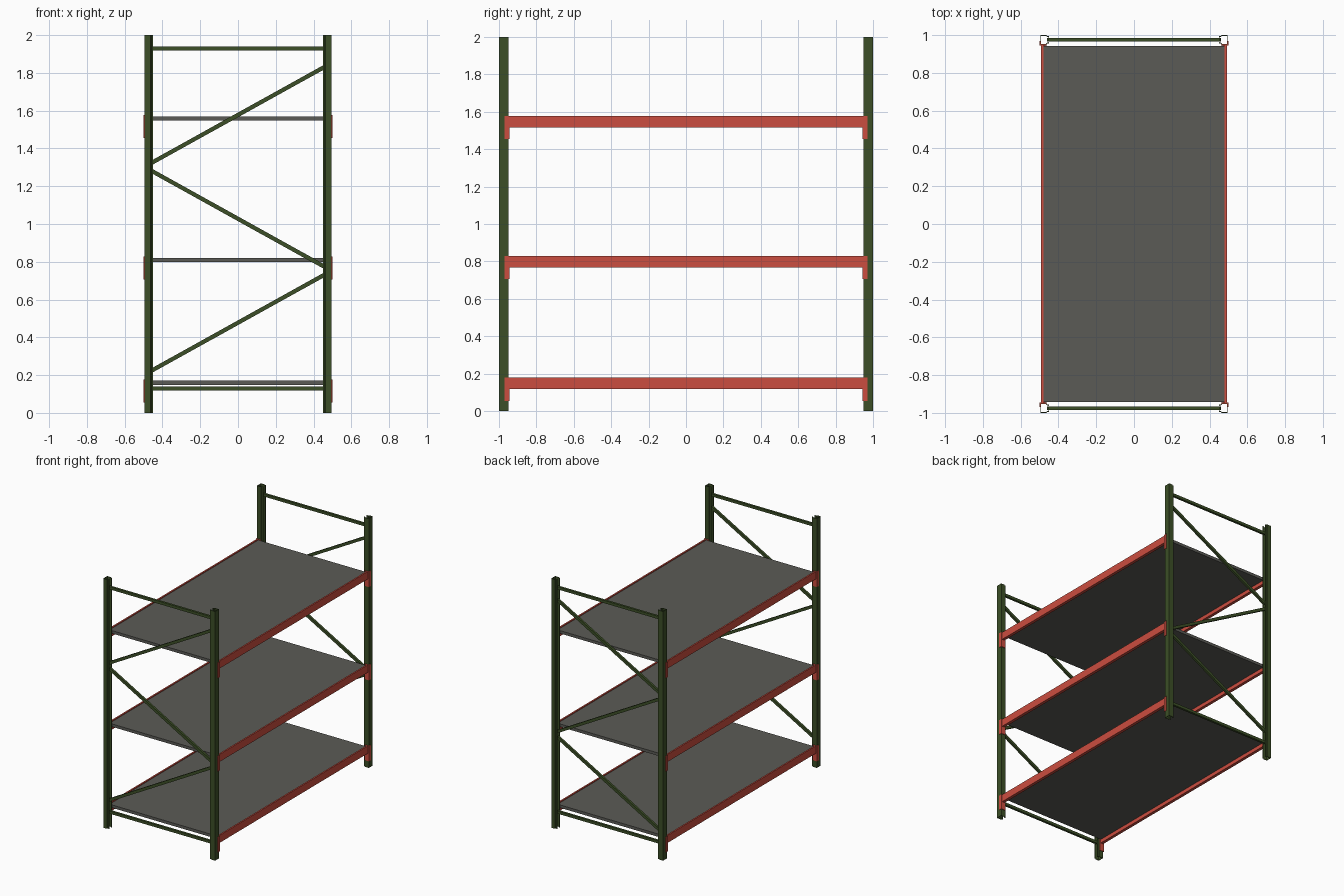
import bpy, bmesh, math
from mathutils import Vector

if "Cube" in bpy.data.objects:
    bpy.data.objects.remove(bpy.data.objects["Cube"])


def material(name, rgb):
    m = bpy.data.materials.new(name)
    m.diffuse_color = (*rgb, 1)
    m.use_nodes = True
    m.node_tree.nodes["Principled BSDF"].inputs["Base Color"].default_value = m.diffuse_color
    return m


GREEN = material("dark green paint", (0.045, 0.078, 0.020))
RED = material("red paint", (0.60, 0.075, 0.05))
GREY = material("grey board", (0.105, 0.105, 0.093))


def prism(name, profile, extrude, mat):
    """Closed solid from a planar outline swept along a vector."""
    bm = bmesh.new()
    face = bm.faces.new([bm.verts.new(p) for p in profile])
    ret = bmesh.ops.extrude_face_region(bm, geom=[face])
    verts = [g for g in ret["geom"] if isinstance(g, bmesh.types.BMVert)]
    bmesh.ops.translate(bm, verts=verts, vec=Vector(extrude))
    bmesh.ops.recalc_face_normals(bm, faces=bm.faces)
    me = bpy.data.meshes.new(name)
    bm.to_mesh(me)
    bm.free()
    me.materials.append(mat)
    ob = bpy.data.objects.new(name, me)
    bpy.context.collection.objects.link(ob)
    return ob


def box(name, x0, x1, y0, y1, z0, z1, mat):
    return prism(name, [(x0, y0, z0), (x1, y0, z0), (x1, y1, z0), (x0, y1, z0)],
                 (0, 0, z1 - z0), mat)


def brace(name, a, b, y, half=0.011):
    """Square bar between two (x, z) points in the end frame."""
    p, q = Vector((a[0], y, a[1])), Vector((b[0], y, b[1]))
    d = q - p
    n = d.cross(Vector((0, 1, 0))).normalized() * half
    w = Vector((0, 0.009, 0))
    prism(name, [p + n + w, p + n - w, p - n - w, p - n + w], d, GREEN)


# Upright section: lipped channel open toward the rack's centre line
# (distance inward from the outer face, distance from the section centre)
t = 0.004
half_outline = [(0, 0.025), (0.033, 0.025), (0.037, 0.019), (0.047, 0.019), (0.047, 0.011),
                (0.047 - t, 0.011), (0.047 - t, 0.019 - t), (0.035, 0.019 - t),
                (0.031, 0.025 - t), (t, 0.025 - t)]
section = half_outline + [(u, -v) for u, v in reversed(half_outline)]

for sx in (-1, 1):
    for sy in (-1, 1):
        prism("upright_post", [(sx * (0.496 - u), sy * 0.975 + v, 0) for u, v in section],
              (0, 0, 2), GREEN)

# End frames: two level bars and three zigzag diagonals
X = 0.455
bars = [((-X, 0.13), (X, 0.13)), ((-X, 1.93), (X, 1.93)),
        ((-X, 0.225), (X, 0.73)), ((X, 0.775), (-X, 1.28)), ((-X, 1.325), (X, 1.83))]
for y in (-0.976, 0.976):
    for i, (a, b) in enumerate(bars):
        brace("level_brace" if i < 2 else "diagonal_brace", a, b, y)

# Shelf levels: stepped beams, end brackets and a board
for top in (0.178, 0.828, 1.577):
    for s in (-1, 1):
        outline = [(0.492, top), (0.492, top - 0.06), (0.468, top - 0.06),
                   (0.468, top - 0.03), (0.480, top - 0.03), (0.480, top)]
        prism("shelf_beam", [(s * x, -0.946, z) for x, z in outline], (0, 1.892, 0), RED)
        for e in (-1, 1):
            corner = [(0.500, 0.945), (0.500, 0.970), (0.496, 0.970),
                      (0.496, 0.950), (0.460, 0.950), (0.460, 0.945)]
            prism("beam_bracket", [(s * x, e * y, top - 0.123) for x, y in corner],
                  (0, 0, 0.123), RED)
    box("shelf_board", -0.480, 0.480, -0.943, 0.943, top - 0.03, top - 0.007, GREY)
